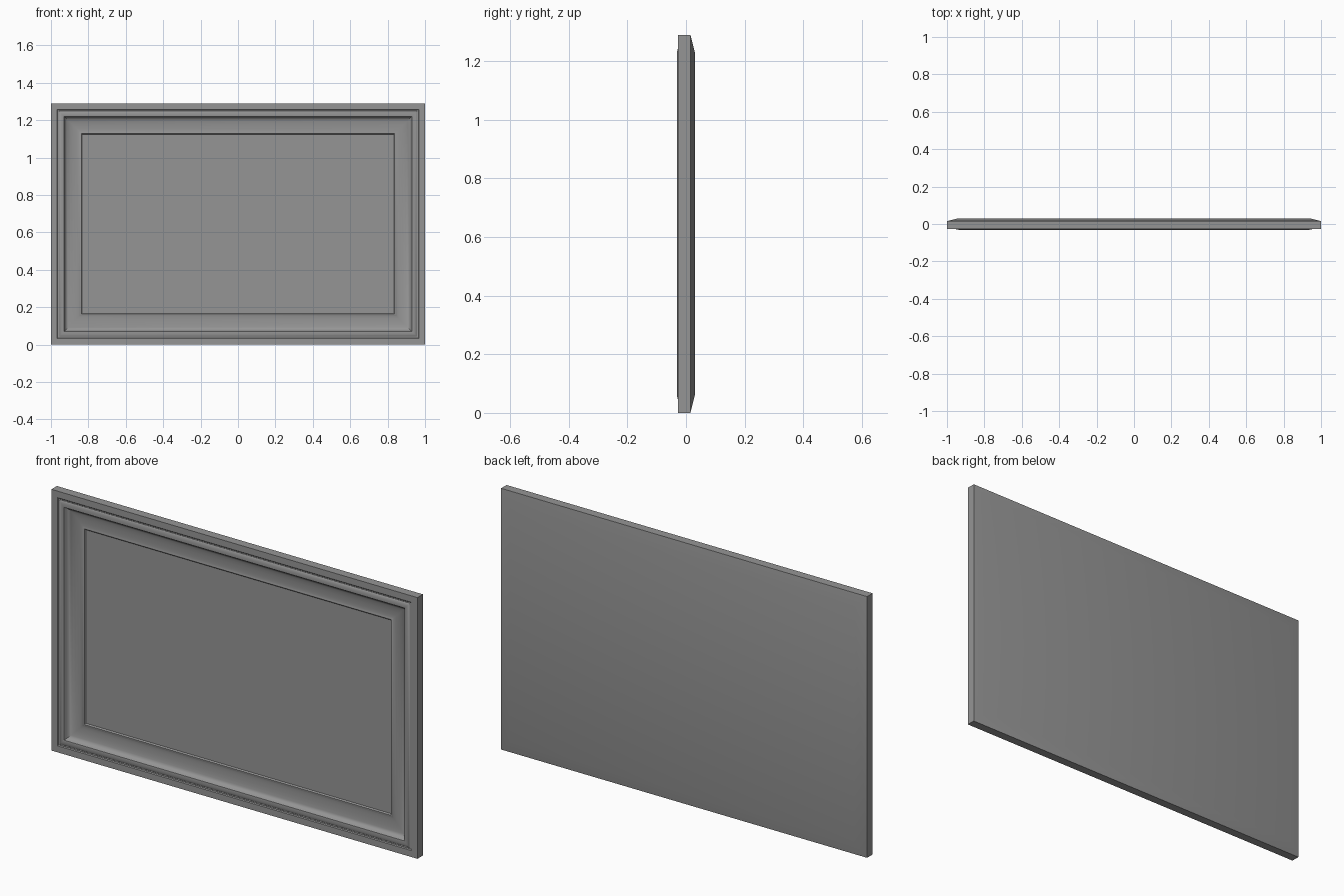
import bpy, bmesh, math

W, H = 2.0, 1.29

cube = bpy.data.objects.get("Cube")
if cube:
    bpy.data.objects.remove(cube, do_unlink=True)

grey = bpy.data.materials.new("plain grey")
grey.use_nodes = True
colour = (0.3, 0.3, 0.3, 1)
grey.diffuse_color = colour
grey.node_tree.nodes["Principled BSDF"].inputs["Base Color"].default_value = colour


def rectangle_loft(name, profile, angle):
    """Sweep a profile of (inset, y) points round the rectangle, capped at both ends."""
    bm = bmesh.new()
    rings = []
    for inset, y in profile:
        x, low, high = W / 2 - inset, inset, H - inset
        corners = ((-x, low), (x, low), (x, high), (-x, high))
        rings.append([bm.verts.new((cx, y, cz)) for cx, cz in corners])
    for a, b in zip(rings, rings[1:]):
        for i in range(4):
            j = (i + 1) % 4
            bm.faces.new((a[i], a[j], b[j], b[i]))
    bm.faces.new(rings[0])
    bm.faces.new(rings[-1])
    bmesh.ops.recalc_face_normals(bm, faces=bm.faces)
    mesh = bpy.data.meshes.new(name)
    bm.to_mesh(mesh)
    bm.free()
    mesh.materials.append(grey)
    obj = bpy.data.objects.new(name, mesh)
    bpy.context.collection.objects.link(obj)
    bpy.ops.object.select_all(action='DESELECT')
    obj.select_set(True)
    bpy.context.view_layer.objects.active = obj
    bpy.ops.object.shade_smooth_by_angle(angle=math.radians(angle))
    return obj


# Concave cove, steep at the rim and flattening towards the panel
cove = []
for i in range(7):
    t = math.radians(15 * i)
    cove.append((0.135 - 0.062 * math.cos(t), -0.024 + 0.024 * math.sin(t)))

# Moulded frame: back bevel, outer edge, groove, raised bead, cove, inner lip
frame_profile = [
    (0.06, 0.03), (0.0, 0.015), (0.0, -0.028),
    (0.032, -0.028), (0.036, -0.024), (0.042, -0.024), (0.047, -0.028),
    (0.055, -0.03), (0.063, -0.031), (0.07, -0.029),
] + cove + [(0.15, 0.0), (0.155, -0.003), (0.162, -0.003), (0.168, 0.004)]
rectangle_loft("frame", frame_profile, 35)

# Flat panel set inside the frame
rectangle_loft("inner_panel", [(0.16, 0.02), (0.16, 0.003)], 30)
